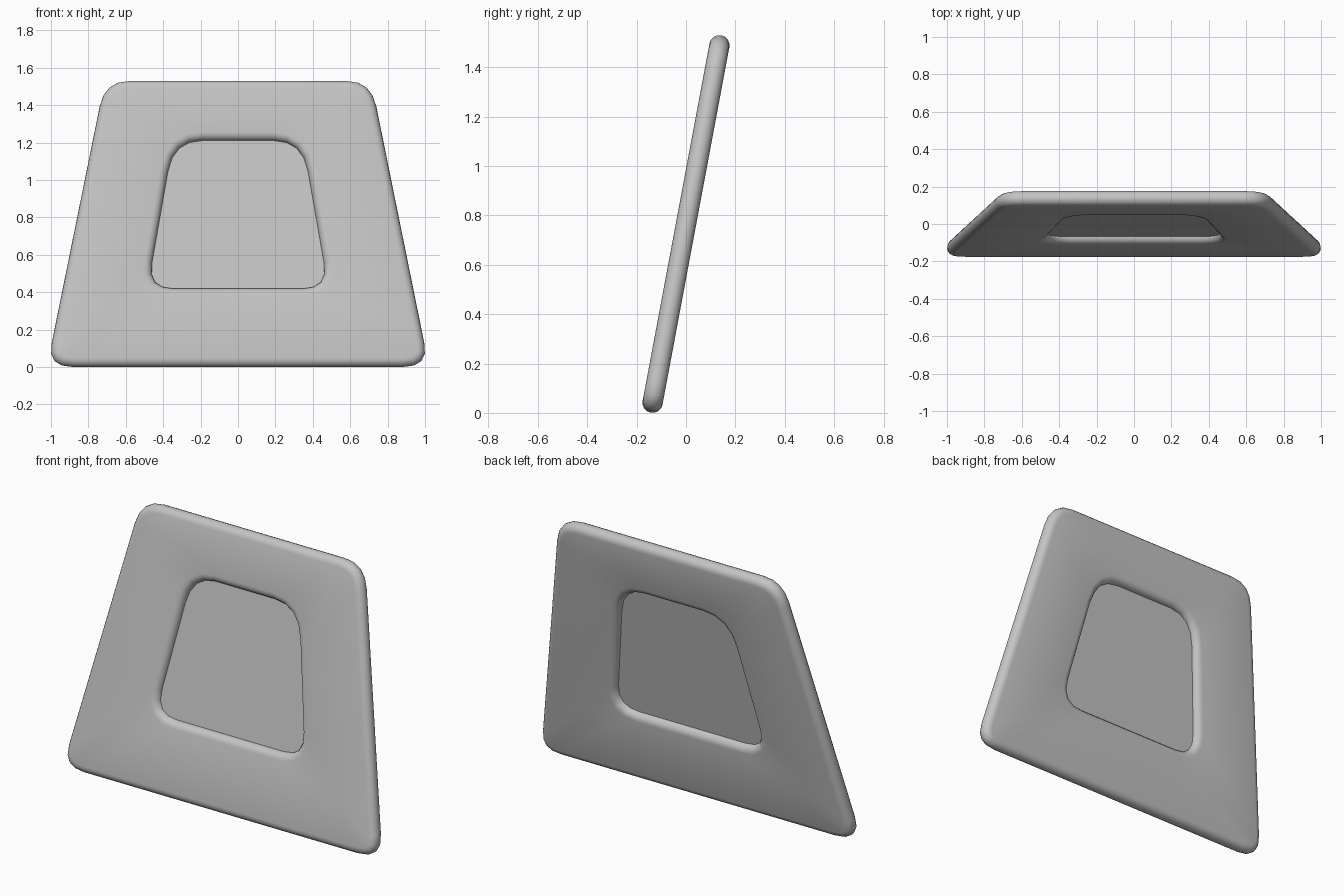
import bpy
import bmesh
import math
from mathutils import Vector

cube = bpy.data.objects.get("Cube")
if cube:
    bpy.data.objects.remove(cube, do_unlink=True)

RADIUS = 0.041      # half the thickness of the frame
HEIGHT = 1.555      # slanted height of the frame
TILT = math.atan(0.187)
STEPS = 8           # segments across each rounded rim

grey = bpy.data.materials.new("light grey")
grey.use_nodes = True
grey.diffuse_color = (0.55, 0.55, 0.55, 1)
grey.node_tree.nodes["Principled BSDF"].inputs["Base Color"].default_value = (0.55, 0.55, 0.55, 1)


def rounded_trapezoid(low, high, segments=4):
    """low/high: (corner x, corner v, trim along the level edge, trim along the side)."""
    a, b = Vector(low[:2]), Vector(high[:2])
    side = (b - a).normalized()
    level = Vector((-1, 0))
    half = []
    for corner, start, end in (
            (a, a + level * low[2], a + side * low[3]),
            (b, b - side * high[3], b + level * high[2])):
        for i in range(segments + 1):
            t = i / segments
            half.append(start * (1 - t) ** 2 + corner * 2 * t * (1 - t) + end * t * t)
    return half + [Vector((-p.x, p.y)) for p in reversed(half)]


def inset(loop, distance):
    """Moves a counter-clockwise loop inwards by the distance."""
    result = []
    for i, p in enumerate(loop):
        d1 = (p - loop[i - 1]).normalized()
        d2 = (loop[(i + 1) % len(loop)] - p).normalized()
        n1, n2 = Vector((-d1.y, d1.x)), Vector((-d2.y, d2.x))
        result.append(p + (n1 + n2) * distance / (1 + n1.dot(n2)))
    return result


def place(p, w):
    """Plane coordinates plus depth towards the front, leaned back."""
    s, c = math.sin(TILT), math.cos(TILT)
    v = p.y - HEIGHT / 2
    z_mid = RADIUS + (HEIGHT / 2 - RADIUS) * c
    return Vector((p.x, v * s - w * c, z_mid + v * c + w * s))


def finish(name, bm):
    bmesh.ops.recalc_face_normals(bm, faces=bm.faces)
    mesh = bpy.data.meshes.new(name)
    bm.to_mesh(mesh)
    bm.free()
    obj = bpy.data.objects.new(name, mesh)
    bpy.context.collection.objects.link(obj)
    mesh.materials.append(grey)
    bpy.ops.object.select_all(action="DESELECT")
    obj.select_set(True)
    bpy.context.view_layer.objects.active = obj
    bpy.ops.object.shade_smooth_by_angle(angle=math.radians(45))


outer = rounded_trapezoid((1.022, 0, 0.14, 0.13), (0.712, HEIGHT, 0.13, 0.14))
hole = rounded_trapezoid((0.483, 0.426, 0.14, 0.14), (0.345, 1.23, 0.155, 0.17))

# Frame: a rounded rim outside, a rounded rim around the hole, flat faces between
bm = bmesh.new()
rings = []
for outline, direction in ((outer, 1), (hole, -1)):
    for k in range(STEPS + 1):
        angle = direction * (math.pi / 2 - math.pi * k / STEPS)
        d = direction * RADIUS * (1 - math.cos(angle))
        w = RADIUS * math.sin(angle)
        rings.append([bm.verts.new(place(p, w)) for p in inset(outline, d)])
for k, ring in enumerate(rings):
    following = rings[(k + 1) % len(rings)]
    for i in range(len(ring)):
        j = (i + 1) % len(ring)
        bm.faces.new((ring[i], ring[j], following[j], following[i]))
finish("frame", bm)

# Thin panel closing the hole halfway through the frame
bm = bmesh.new()
edge = inset(hole, -0.01)
front = [bm.verts.new(place(p, 0.003)) for p in edge]
back = [bm.verts.new(place(p, -0.003)) for p in edge]
bm.faces.new(front)
bm.faces.new(back)
for i in range(len(edge)):
    j = (i + 1) % len(edge)
    bm.faces.new((front[i], front[j], back[j], back[i]))
finish("centre_panel", bm)
